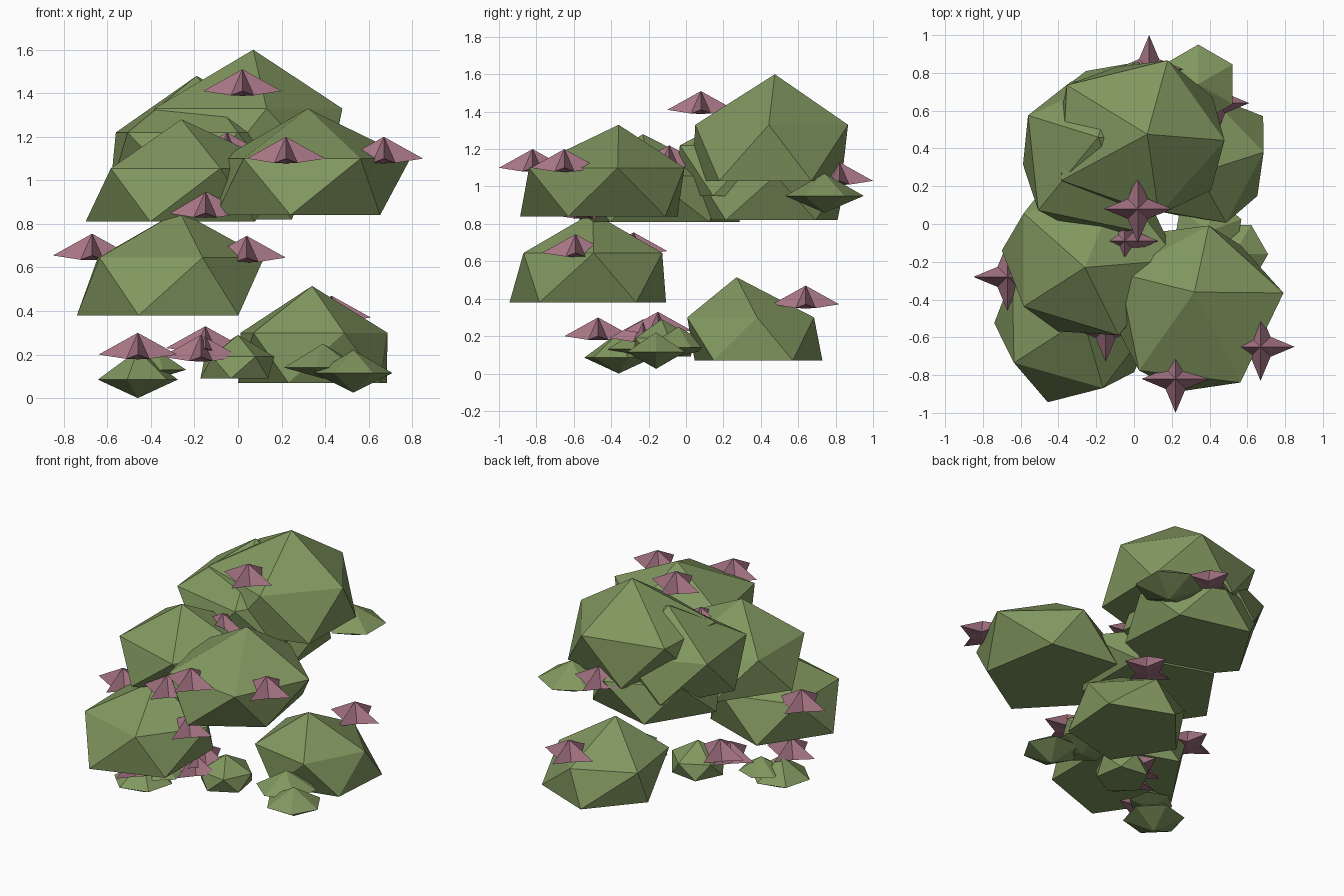
import bpy, bmesh
from math import cos, sin, radians

if "Cube" in bpy.data.objects:
    bpy.data.objects.remove(bpy.data.objects["Cube"])


def material(name, color):
    m = bpy.data.materials.new(name)
    m.diffuse_color = (*color, 1)
    m.use_nodes = True
    m.node_tree.nodes["Principled BSDF"].inputs["Base Color"].default_value = m.diffuse_color
    return m


GREEN = material("leaf_green", (0.22, 0.31, 0.115))
PINK = material("flower_pink", (0.38, 0.175, 0.23))


def ring(bm, cx, cy, z, rx, ry, rot, n=5):
    return [bm.verts.new((cx + rx * cos(radians(rot + 360 * i / n)),
                          cy + ry * sin(radians(rot + 360 * i / n)), z)) for i in range(n)]


def fan(bm, loop, tip):
    for i, v in enumerate(loop):
        bm.faces.new((v, loop[(i + 1) % len(loop)], tip))


def finish(bm, name, mat):
    bmesh.ops.recalc_face_normals(bm, faces=bm.faces)
    me = bpy.data.meshes.new(name)
    bm.to_mesh(me)
    bm.free()
    me.materials.append(mat)
    ob = bpy.data.objects.new(name, me)
    bpy.context.collection.objects.link(ob)


def clump(name, apex, upper, lower):
    """Five-sided faceted dome with a flat base; rings are cx, cy, z, rx, ry, rot."""
    bm = bmesh.new()
    a = ring(bm, *upper)
    b = ring(bm, *lower)
    fan(bm, a, bm.verts.new(apex))
    for i in range(5):
        j = (i + 1) % 5
        bm.faces.new((a[i], b[i], a[j]))
        bm.faces.new((b[i], b[j], a[j]))
    bm.faces.new(b)
    finish(bm, name, GREEN)


def leaf_tuft(name, x, y, z, r, top, bottom, rot):
    """Small faceted tuft pointed above and below."""
    bm = bmesh.new()
    a = ring(bm, x, y, z, r, r, rot, 6)
    fan(bm, a, bm.verts.new((x, y, top)))
    fan(bm, a, bm.verts.new((x, y, bottom)))
    finish(bm, name, GREEN)


def flower(name, x, y, z, rot=0):
    """Four-pointed star with a raised centre."""
    bm = bmesh.new()
    loop = []
    for i in range(8):
        r, h = (0.18, 0) if i % 2 == 0 else (0.075, -0.02)
        t = radians(rot + 45 * i)
        loop.append(bm.verts.new((x + r * cos(t), y + r * sin(t), z + h)))
    fan(bm, loop, bm.verts.new((x, y, z + 0.1)))
    fan(bm, loop, bm.verts.new((x, y, z - 0.022)))
    finish(bm, name, PINK)


# Large foliage clumps
clump("foliage_front_right", (0.32, -0.36, 1.33),
      (0.34, -0.45, 1.10, 0.46, 0.445, 11), (0.29, -0.44, 0.84, 0.40, 0.45, 47))
clump("foliage_front_low", (-0.27, -0.5, 0.86),
      (-0.30, -0.5, 0.645, 0.42, 0.39, 1), (-0.33, -0.525, 0.38, 0.41, 0.44, 36))
clump("foliage_left", (-0.26, -0.23, 1.28),
      (-0.22, -0.19, 1.055, 0.45, 0.42, 0), (-0.27, -0.14, 0.81, 0.43, 0.45, 36))
clump("foliage_top", (0.07, 0.475, 1.60),
      (0.01, 0.465, 1.33, 0.47, 0.43, -3), (0.04, 0.43, 1.03, 0.46, 0.42, 35))
clump("foliage_back_left", (-0.19, 0.46, 1.48),
      (-0.18, 0.36, 1.22, 0.44, 0.43, 150), (-0.16, 0.36, 0.95, 0.43, 0.43, 186))
clump("foliage_back_middle", (-0.08, 0.45, 1.28),
      (-0.08, 0.45, 1.06, 0.42, 0.42, 4), (-0.10, 0.43, 0.82, 0.41, 0.41, 40))
clump("foliage_back_low", (0.34, 0.27, 0.515),
      (0.33, 0.33, 0.30, 0.36, 0.36, 8), (0.37, 0.38, 0.07, 0.37, 0.36, 32))
clump("foliage_small_middle", (0.0, -0.13, 0.29),
      (0.0, -0.12, 0.19, 0.17, 0.17, 10), (-0.01, -0.12, 0.09, 0.165, 0.165, 46))

# Small tufts
for i, t in enumerate([
        (-0.46, -0.36, 0.085, 0.19, 0.22, 0.0, 15),
        (-0.37, -0.28, 0.13, 0.14, 0.22, 0.09, 40),
        (0.53, -0.16, 0.115, 0.18, 0.22, 0.025, 0),
        (0.39, -0.04, 0.14, 0.19, 0.25, 0.09, 20),
        (0.34, 0.74, 0.95, 0.21, 1.07, 0.86, 30)]):
    leaf_tuft(f"leaf_tuft_{i + 1}", *t)

# Flowers
for i, f in enumerate([
        (0.02, 0.08, 1.41), (0.22, -0.82, 1.10), (0.67, -0.65, 1.10),
        (-0.15, -0.55, 0.85), (-0.67, -0.28, 0.655), (0.04, -0.59, 0.645),
        (0.43, 0.64, 0.37), (0.08, 0.82, 1.03), (-0.05, -0.09, 1.12),
        (-0.46, -0.47, 0.20), (-0.15, -0.15, 0.23), (-0.17, -0.23, 0.19)]):
    flower(f"flower_{i + 1}", *f)
